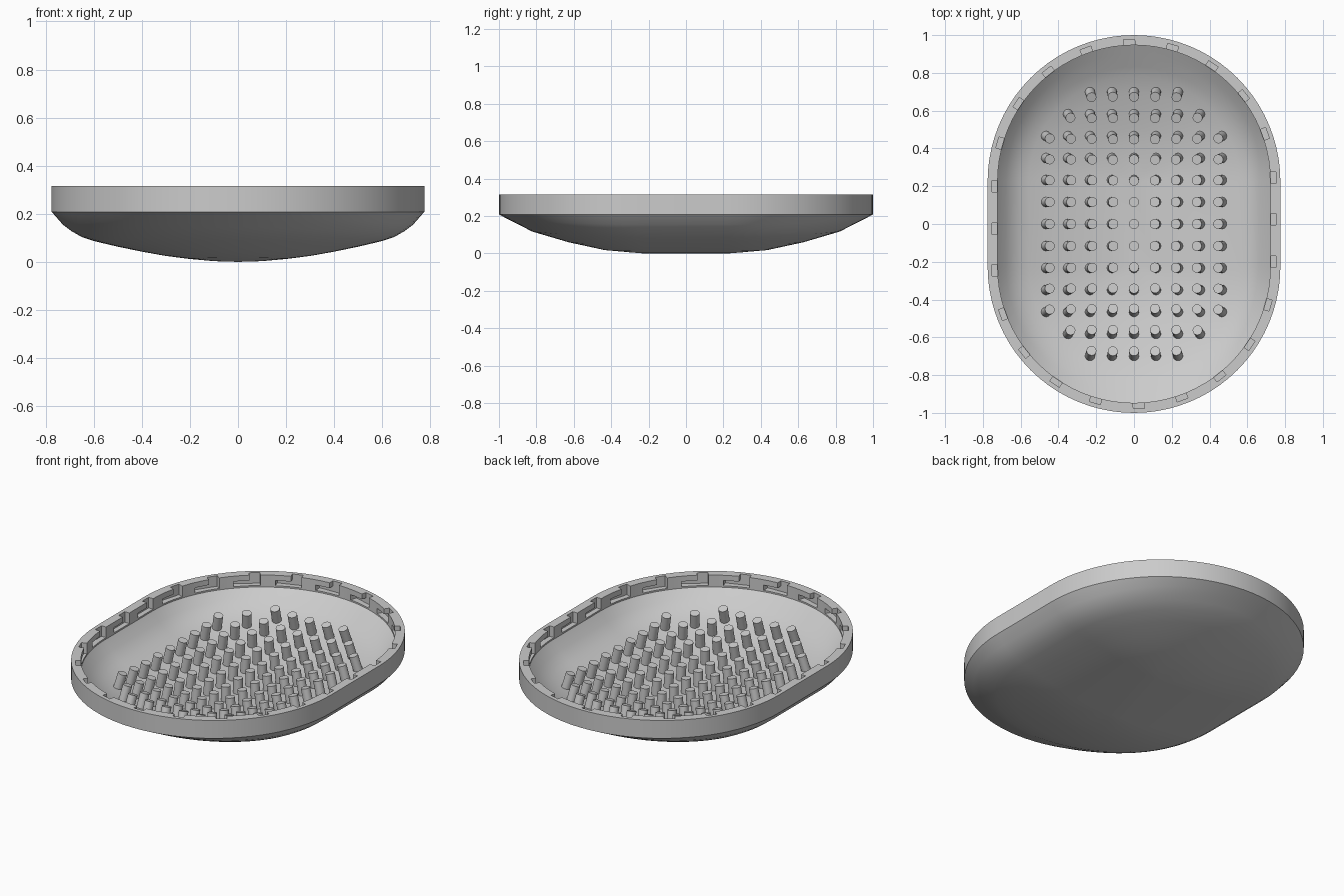
import bpy, bmesh, math
from mathutils import Vector, Matrix

if "Cube" in bpy.data.objects:
    bpy.data.objects.remove(bpy.data.objects["Cube"])

R, C = 0.775, 0.225          # outer end radius, half length of the straight sides
RI, LIFT = 0.722, 0.035      # inner radius, floor thickness
TOP = 0.315
SIDE = [(0, 0), (.13, .003), (.26, .012), (.39, .025), (.52, .043), (.65, .064),
        (.77, .086), (.84, .104), (.89, .126), (.94, .155), (1, .208)]
END = [(0, 0), (.27, .018), (.52, .06), (.77, .117), (1, .208)]


def interp(table, f):
    for (a, za), (b, zb) in zip(table, table[1:]):
        if f <= b:
            return za + (zb - za) * (f - a) / (b - a)
    return table[-1][1]


def height(f, s):
    """Bowl height: blends the side profile into the end profile."""
    return interp(SIDE, f) * (1 - s * s) + interp(END, f) * s * s


def new_object(name, bm):
    bmesh.ops.recalc_face_normals(bm, faces=bm.faces[:])
    me = bpy.data.meshes.new(name)
    bm.to_mesh(me)
    bm.free()
    ob = bpy.data.objects.new(name, me)
    bpy.context.collection.objects.link(ob)
    return ob


def smooth(ob):
    bpy.ops.object.select_all(action='DESELECT')
    ob.select_set(True)
    bpy.context.view_layer.objects.active = ob
    bpy.ops.object.shade_smooth_by_angle(angle=math.radians(28))


# Tray shell: stadium-shaped rings, outside, over the rim and down the inside
N = 40
fr = [0, .13, .27, .39, .52, .65, .77, .84, .89, .94, 1]
rings = [(f, R, 0, None) for f in fr] + [(1, R, 0, TOP), (1, RI, 0, TOP)]
rings += [(f, RI, LIFT, None) for f in reversed(fr)]
bm = bmesh.new()
prev = None
for f, rad, lift, z in rings:
    ring = []
    for half in (0, 1):
        for i in range(N + 1):
            a = math.pi * (half + i / N)
            zz = z if z is not None else height(f, math.sin(a)) + lift
            ring.append(bm.verts.new((f * rad * math.cos(a),
                                      f * rad * math.sin(a) + (C if half == 0 else -C), zz)))
    if prev:
        for i in range(len(ring)):
            j = (i + 1) % len(ring)
            bm.faces.new((prev[i], prev[j], ring[j], ring[i]))
    prev = ring
bmesh.ops.remove_doubles(bm, verts=bm.verts[:], dist=1e-5)
tray = new_object("tray_shell", bm)

# Bayonet slots: L-shaped cutters around the inner rim, repeated by half turn
L = [(-.03, .252), (.115, .252), (.115, .283), (.03, .283), (.03, .35), (-.03, .35)]
places = [(math.radians(20 + 18 * k), C) for k in range(9)]
frames = [Matrix.Translation((0, c, 0)) @ Matrix.Rotation(a, 4, 'Z') for a, c in places]
frames += [Matrix.Translation((0, y, 0)) @ Matrix.Rotation(math.pi, 4, 'Z')
           for y in (.2, -.025, -.245)]
bm = bmesh.new()
for turn in (0, math.pi):
    for fm in frames:
        m = Matrix.Rotation(turn, 4, 'Z') @ fm
        inner = [bm.verts.new(m @ Vector((.695, t, z))) for t, z in L]
        outer = [bm.verts.new(m @ Vector((.752, t, z))) for t, z in L]
        bm.faces.new(inner)
        bm.faces.new(outer[::-1])
        for i in range(6):
            j = (i + 1) % 6
            bm.faces.new((inner[j], inner[i], outer[i], outer[j]))
cutter = new_object("slot_cutter", bm)
cutter.hide_render = True
mod = tray.modifiers.new("slots", 'BOOLEAN')
mod.operation = 'DIFFERENCE'
mod.solver = 'EXACT'
mod.object = cutter
bpy.context.view_layer.objects.active = tray
tray.select_set(True)
bpy.ops.object.modifier_apply(modifier=mod.name)
bpy.data.objects.remove(cutter)
smooth(tray)


# Pins: standing along the floor's normal
def floor(x, y):
    v = max(abs(y) - C, 0)
    d = math.hypot(x, v)
    return height(min(d / RI, 1), v / d if d else 0) + LIFT


bm = bmesh.new()
S, H, SINK = 0.1165, 0.088, 0.015
for row in range(-6, 7):
    n = {6: 2, 5: 3}.get(abs(row), 4)
    for col in range(-n, n + 1):
        x, y, e = col * S, row * S, 0.06
        nrm = Vector((floor(x - e, y) - floor(x + e, y),
                      floor(x, y - e) - floor(x, y + e), 2 * e)).normalized()
        rot = Vector((0, 0, 1)).rotation_difference(nrm).to_matrix().to_4x4()
        mid = Vector((x, y, floor(x, y))) + nrm * (H - SINK) / 2
        bmesh.ops.create_cone(bm, cap_ends=True, segments=20, radius1=.026, radius2=.026,
                              depth=H + SINK, matrix=Matrix.Translation(mid) @ rot)
smooth(new_object("floor_pins", bm))
